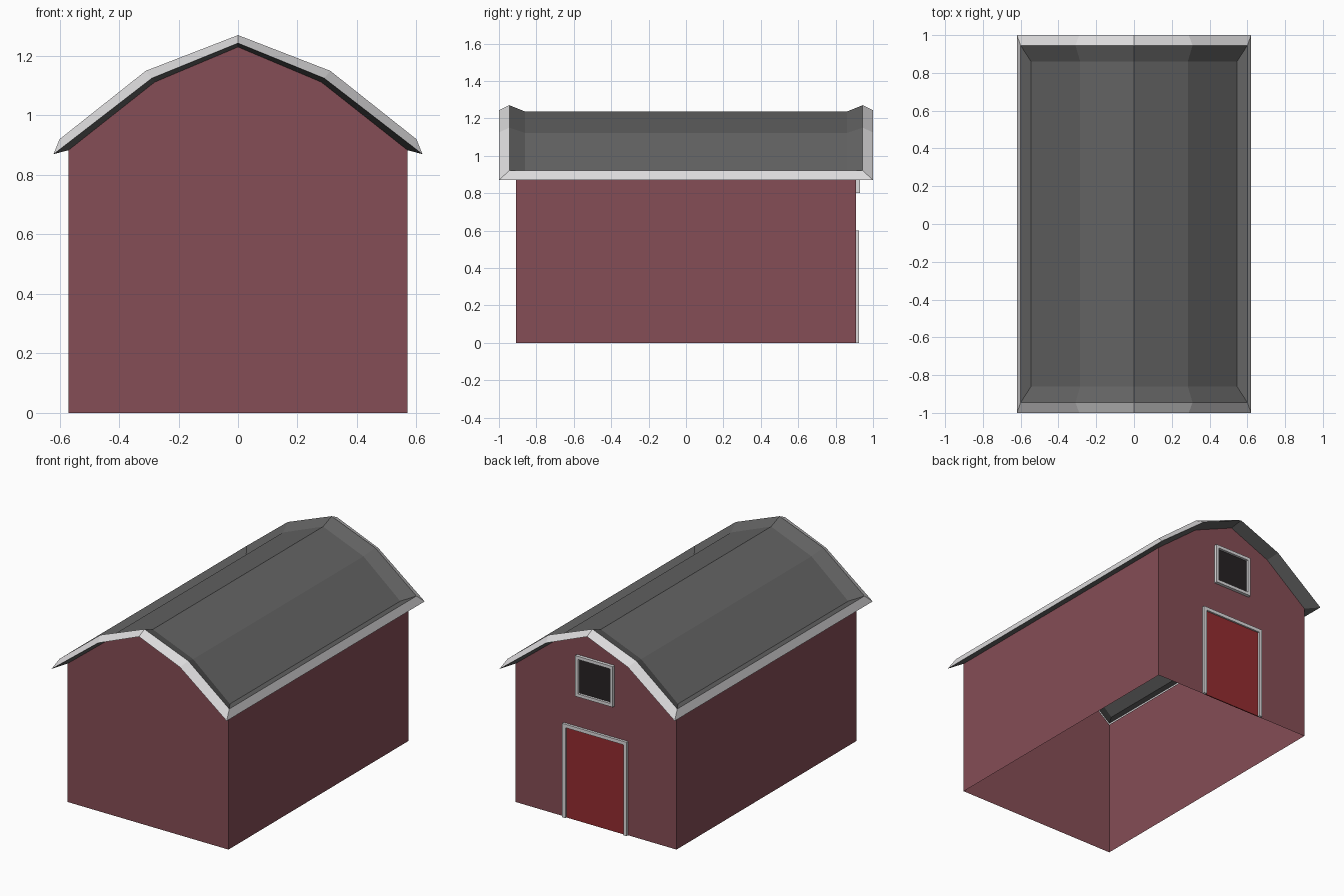
import bpy

if "Cube" in bpy.data.objects:
    bpy.data.objects.remove(bpy.data.objects["Cube"])


def material(name, rgb):
    m = bpy.data.materials.new(name)
    m.diffuse_color = (*rgb, 1)
    m.use_nodes = True
    m.node_tree.nodes["Principled BSDF"].inputs["Base Color"].default_value = m.diffuse_color
    return m


BARN = material("barn red", (0.235, 0.075, 0.092))
ROOF = material("roof grey", (0.125, 0.125, 0.125))
TRIM = material("trim white", (0.72, 0.71, 0.72))
DOOR = material("door red", (0.30, 0.025, 0.03))
DARK = material("window dark", (0.02, 0.016, 0.017))


def make(name, verts, faces, mats, indices=None):
    me = bpy.data.meshes.new(name)
    me.from_pydata(verts, [], faces)
    for m in mats:
        me.materials.append(m)
    if indices:
        for p, i in zip(me.polygons, indices):
            p.material_index = i
    ob = bpy.data.objects.new(name, me)
    bpy.context.collection.objects.link(ob)
    return ob


def profile(eave, knee, ridge):
    """Mirrored gambrel profile, left to right, as (x, z) points."""
    half = [eave, knee]
    return [(-x, z) for x, z in half] + [(0, ridge)] + [(x, z) for x, z in reversed(half)]


def ring(prof, y):
    """Closed loop: front profile left to right, back profile right to left."""
    return [(x, -y, z) for x, z in prof] + [(x, y, z) for x, z in reversed(prof)]


wall = profile((0.57, 0.883), (0.28, 1.112), 1.23)

# Walls: two gable ends and two sides, open underneath
loop = [(-0.57, 0)] + wall + [(0.57, 0)]
n = len(loop)
verts = [(x, y, z) for y in (-0.91, 0.91) for x, z in loop]
make("barn_walls", verts,
     [tuple(reversed(range(n))), tuple(range(n, 2 * n)),
      (0, n, n + 1, 1), (n - 2, 2 * n - 2, 2 * n - 1, n - 1)], [BARN])

# Roof: nested loops for soffit, fascia, raised rim and main slopes
rings = [ring(wall, 0.91),
         ring(profile((0.62, 0.87), (0.29, 1.125), 1.243), 1.0),
         ring(profile((0.60, 0.92), (0.31, 1.15), 1.27), 0.945),
         ring(profile((0.545, 0.905), (0.285, 1.122), 1.236), 0.86)]
verts = [v for r in rings for v in r]
faces, idx = [], []
for k in range(3):
    for i in range(10):
        j = (i + 1) % 10
        faces.append((k * 10 + i, k * 10 + j, k * 10 + 10 + j, k * 10 + 10 + i))
        idx.append(1 if k == 1 else 0)
for i in range(4):
    faces.append((30 + i, 31 + i, 38 - i, 39 - i))
    idx.append(0)
make("roof", verts, faces, [ROOF, TRIM], idx)


def box(name, x0, x1, y0, y1, z0, z1, mat):
    v = [(x, y, z) for x in (x0, x1) for y in (y0, y1) for z in (z0, z1)]
    f = [(0, 1, 3, 2), (4, 6, 7, 5), (0, 4, 5, 1), (2, 3, 7, 6), (0, 2, 6, 4), (1, 5, 7, 3)]
    return make(name, v, f, [mat])


def framed_panel(name, w, z0, z1, t, depth, mat, sill):
    """Panel on the back wall with trim of width t; w is the outer half width."""
    y0, y1 = 0.908, 0.91 + depth
    low = z0 + t if sill else z0
    box(name + "_panel", -w + t, w - t, y0, 0.915, low, z1 - t, mat)
    box(name + "_trim_left", w - t, w, y0, y1, z0, z1, TRIM)
    box(name + "_trim_right", -w, -w + t, y0, y1, z0, z1, TRIM)
    box(name + "_trim_top", -w + t, w - t, y0, y1, z1 - t, z1, TRIM)
    if sill:
        box(name + "_trim_bottom", -w + t, w - t, y0, y1, z0, z0 + t, TRIM)


# Door and loft window on the back wall
framed_panel("door", 0.227, 0.0, 0.60, 0.022, 0.016, DOOR, False)
framed_panel("loft_window", 0.133, 0.80, 1.06, 0.02, 0.02, DARK, True)
